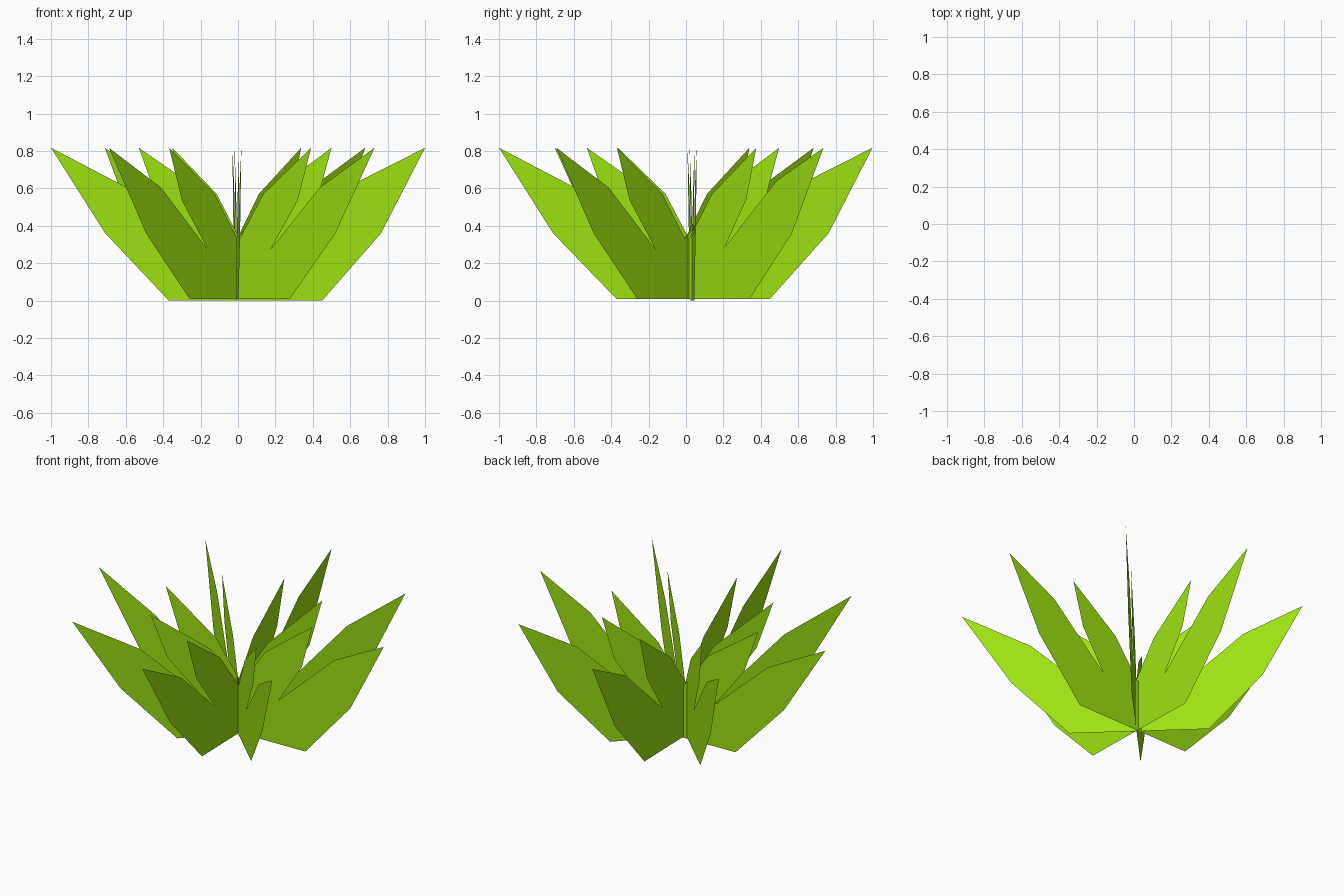
import bpy
from mathutils import Vector

if "Cube" in bpy.data.objects:
    bpy.data.objects.remove(bpy.data.objects["Cube"])

green = bpy.data.materials.new("leaf_green")
green.diffuse_color = (0.34, 0.76, 0.006, 1)
green.use_nodes = True
green.node_tree.nodes["Principled BSDF"].inputs["Base Color"].default_value = green.diffuse_color

# Half silhouettes of a leaf card: (distance along card, height)
RIGHT = [(0.45, 0), (0.765, 0.36), (1.0, 0.817), (0.65, 0.64), (0.265, 0.285),
         (0.425, 0.54), (0.5, 0.817), (0.17, 0.57), (0, 0.33)]
LEFT = [(-0.175, 0.57), (-0.53, 0.817), (-0.43, 0.535), (-0.23, 0.275),
        (-0.595, 0.605), (-1.0, 0.817), (-0.71, 0.36), (-0.37, 0)]


def leaf_card(name, left_tip, right_tip, base):
    """Flat upright card between two tip positions seen from above."""
    a, b = Vector(left_tip), Vector(right_tip)
    mid, along = (a + b) / 2, (b - a) / 2
    verts = []
    for r, z in RIGHT + LEFT:
        p = mid + along * r
        verts.append((p.x, p.y, max(z, base)))
    mesh = bpy.data.meshes.new(name)
    mesh.from_pydata(verts, [], [range(len(verts))])
    mesh.materials.append(green)
    obj = bpy.data.objects.new(name, mesh)
    bpy.context.collection.objects.link(obj)


# Four crossed cards
leaf_card("leaves_side_to_side", (-1.0, 0.008), (1.0, 0.058), 0.0)
leaf_card("leaves_front_to_back", (0.018, -1.0), (-0.03, 0.997), 0.008)
leaf_card("leaves_diagonal_a", (-0.69, -0.702), (0.68, 0.735), 0.008)
leaf_card("leaves_diagonal_b", (0.73, -0.693), (-0.712, 0.683), 0.008)
